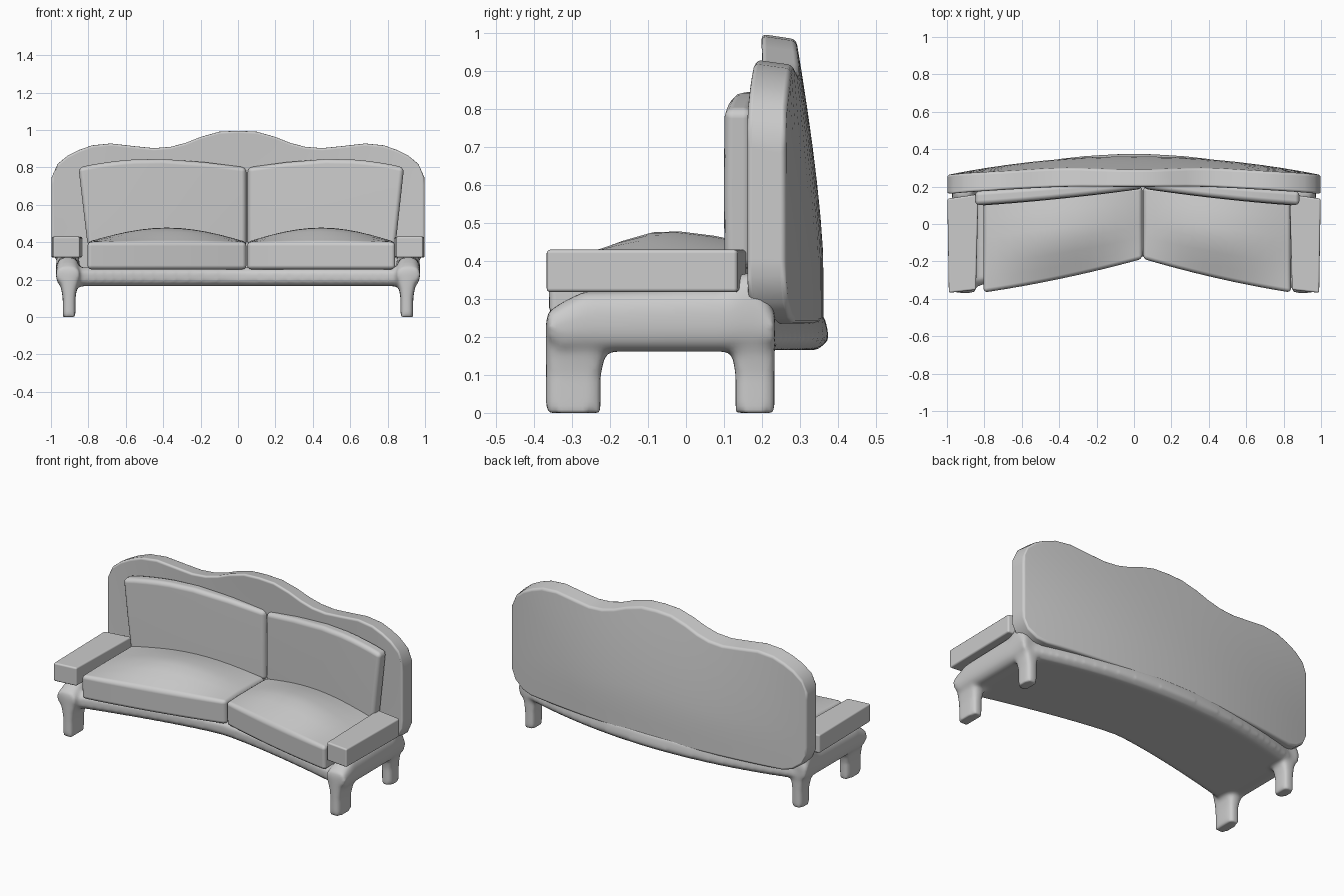
import bpy, bmesh, math

if "Cube" in bpy.data.objects:
    bpy.data.objects.remove(bpy.data.objects["Cube"])


def interp(table, x):
    """Smooth interpolation through a few (x, value) pairs."""
    if x <= table[0][0]:
        return table[0][1]
    for (a, va), (b, vb) in zip(table, table[1:]):
        if x <= b:
            return va + (vb - va) * (x - a) / (b - a)
    return table[-1][1]


def add_loft(bm, rings):
    """Skin closed rings of points and cap both ends."""
    vs = [[bm.verts.new(p) for p in r] for r in rings]
    n = len(vs[0])
    for a, b in zip(vs, vs[1:]):
        for i in range(n):
            bm.faces.new((a[i], a[(i + 1) % n], b[(i + 1) % n], b[i]))
    bm.faces.new(vs[0])
    bm.faces.new(vs[-1])


def finish(name, bm, bevel=0.0, segments=3):
    bmesh.ops.recalc_face_normals(bm, faces=bm.faces)
    for f in bm.faces:
        f.smooth = True
    me = bpy.data.meshes.new(name)
    bm.to_mesh(me)
    bm.free()
    ob = bpy.data.objects.new(name, me)
    bpy.context.collection.objects.link(ob)
    if bevel:
        m = ob.modifiers.new("Bevel", 'BEVEL')
        m.width = bevel
        m.segments = segments
        m.limit_method = 'ANGLE'
        m.angle_limit = math.radians(42)
        m.harden_normals = True
    return ob


def rounded(cx, cy, hx, hy, n=20, p=0.5):
    """Superellipse outline."""
    out = []
    for i in range(n):
        a = 2 * math.pi * i / n
        c, s = math.cos(a), math.sin(a)
        out.append((cx + hx * math.copysign(abs(c) ** p, c),
                    cy + hy * math.copysign(abs(s) ** p, s)))
    return out


# Frame: curved seat platform, side rails and flared legs, fused together
bm = bmesh.new()
rings = []
for i in range(33):
    x = -0.93 + 1.86 * i / 32
    front = -0.17 - 0.205 * abs(x) ** 1.35
    rear = 0.375 - 0.145 * (x / 0.93) ** 2
    sec = [(front, 0.19), (front + 0.03, 0.165), (rear - 0.03, 0.165), (rear, 0.19),
           (rear, 0.21), (rear - 0.012, 0.262), (front + 0.03, 0.265), (front, 0.24)]
    rings.append([(x, y, z) for y, z in sec])
add_loft(bm, rings)
RAIL = [(-0.365, 0.19, 0.265), (-0.33, 0.16, 0.29), (-0.27, 0.16, 0.32), (0.10, 0.16, 0.33),
        (0.15, 0.16, 0.37), (0.195, 0.16, 0.37), (0.235, 0.18, 0.26)]
LEGS = [(-0.297, 0.073), (0.182, 0.052)]
FLARE = [(0.0, 0.034, 1.0), (0.10, 0.034, 1.0), (0.15, 0.042, 1.08), (0.19, 0.056, 1.2), (0.24, 0.06, 1.2)]
for s in (-1, 1):
    add_loft(bm, [[(x, y, z) for x, z in rounded(s * 0.91, (lo + hi) / 2, 0.063, (hi - lo) / 2, p=0.75)]
                  for y, lo, hi in RAIL])
    for cy, hy in LEGS:
        rings = []
        for z, hx, k in FLARE:
            h = hy * k
            inward = (h - hy) * (1 if cy < 0 else -1)   # flare toward the sofa centre
            rings.append([(x, y, z) for x, y in rounded(s * 0.903, cy + inward, hx, h, p=0.5)])
        add_loft(bm, rings)
frame = finish("frame_and_legs", bm)
m = frame.modifiers.new("Fuse", 'REMESH')
m.mode = 'VOXEL'
m.voxel_size = 0.012
m.use_smooth_shade = True
m = frame.modifiers.new("Soften", 'SMOOTH')
m.factor = 0.5
m.iterations = 6

# Backrest: wavy top outline, bowed and leaning rear face
TOP = [(0, 0.998), (0.1, 0.993), (0.2, 0.965), (0.28, 0.933), (0.36, 0.912), (0.45, 0.905), (0.55, 0.915),
       (0.68, 0.93), (0.78, 0.92), (0.85, 0.895), (0.91, 0.865), (0.965, 0.82), (0.998, 0.745)]
BOTTOM = [(0, 0.235), (0.85, 0.235), (0.91, 0.25), (0.965, 0.29), (0.998, 0.36)]


def back_lean(z):
    return max(0.0, (z - 0.40) / 0.6) ** 1.4


bm = bmesh.new()
half = [p[0] for p in TOP]
rings = []
for x in [-v for v in reversed(half[1:])] + half:
    lo, hi = interp(BOTTOM, abs(x)), interp(TOP, abs(x))
    bow = 1 - x * x
    zs = [lo + (hi - lo) * k / 8 for k in range(9)]
    ring = [(x, 0.16 + bow * (0.038 + 0.03 * (1 - back_lean(z))), z) for z in zs]
    for k in range(8, -1, -1):
        z = zs[k]
        f = back_lean(z)
        y = (1 - f) * (0.262 + 0.1 * bow) + f * (0.262 + 0.028 * bow)
        ring.append((x, y, z - 0.014 * k / 8))
    rings.append(ring)
add_loft(bm, rings)
finish("backrest", bm, 0.014)


# Seat cushions: crowned, front edge following the curve
CROWN = [(0, 0.0), (0.15, 0.35), (0.3, 0.7), (0.45, 0.97), (0.6, 1.0), (0.8, 0.85), (1, 0.6)]


def seat_cushion(name, inner, outer):
    bm = bmesh.new()
    rings = []
    for i in range(13):
        u = i / 12
        x = inner + (outer - inner) * u
        front = -0.187 - 0.18 * (1.3 * u - 0.3 * u * u)
        rear = 0.20 - 0.07 * u
        ring = [(x, front + 0.004, 0.255)]
        for v, c in CROWN:
            ring.append((x, front + (rear - front) * v, 0.402 + 0.076 * c * math.sin(math.pi * u)))
        ring.append((x, rear, 0.255))
        rings.append(ring)
    add_loft(bm, rings)
    finish(name, bm, 0.022)


# Back cushions: gently arched top, tapering outer side
ARCH = [(0, 0.80), (0.25, 0.828), (0.5, 0.845), (0.7, 0.842), (0.88, 0.822), (1, 0.80)]


def back_cushion(name, inner, outer):
    bm = bmesh.new()
    rings = []
    for i in range(13):
        u = i / 12
        hi = interp(ARCH, u)
        front = 0.19 - 0.09 * (1.35 * u - 0.35 * u * u)
        ring = []
        for z, y in ((0.38, front), (0.58, front - 0.002), (hi, front),
                     (hi, 0.24 - 0.065 * u), (0.58, 0.24 - 0.065 * u), (0.38, 0.24 - 0.065 * u)):
            taper = 1 - 0.055 * (0.8 - z) / 0.42 if z < 0.8 else 1
            ring.append((inner + (outer - inner) * u * taper, y, z))
        rings.append(ring)
    add_loft(bm, rings)
    finish(name, bm, 0.026)


seat_cushion("left_seat_cushion", 0.045, -0.805)
seat_cushion("right_seat_cushion", 0.049, 0.84)
back_cushion("left_back_cushion", 0.045, -0.853)
back_cushion("right_back_cushion", 0.051, 0.888)

# Armrests: flat slightly skewed pads
for s, name in ((-1, "left_armrest"), (1, "right_armrest")):
    plan = [(0.845, -0.352), (0.99, -0.368), (0.998, 0.135), (0.832, 0.16)]
    bm = bmesh.new()
    add_loft(bm, [[(s * x, y, z) for x, y in plan] for z in (0.318, 0.43)])
    finish(name, bm, 0.01)
